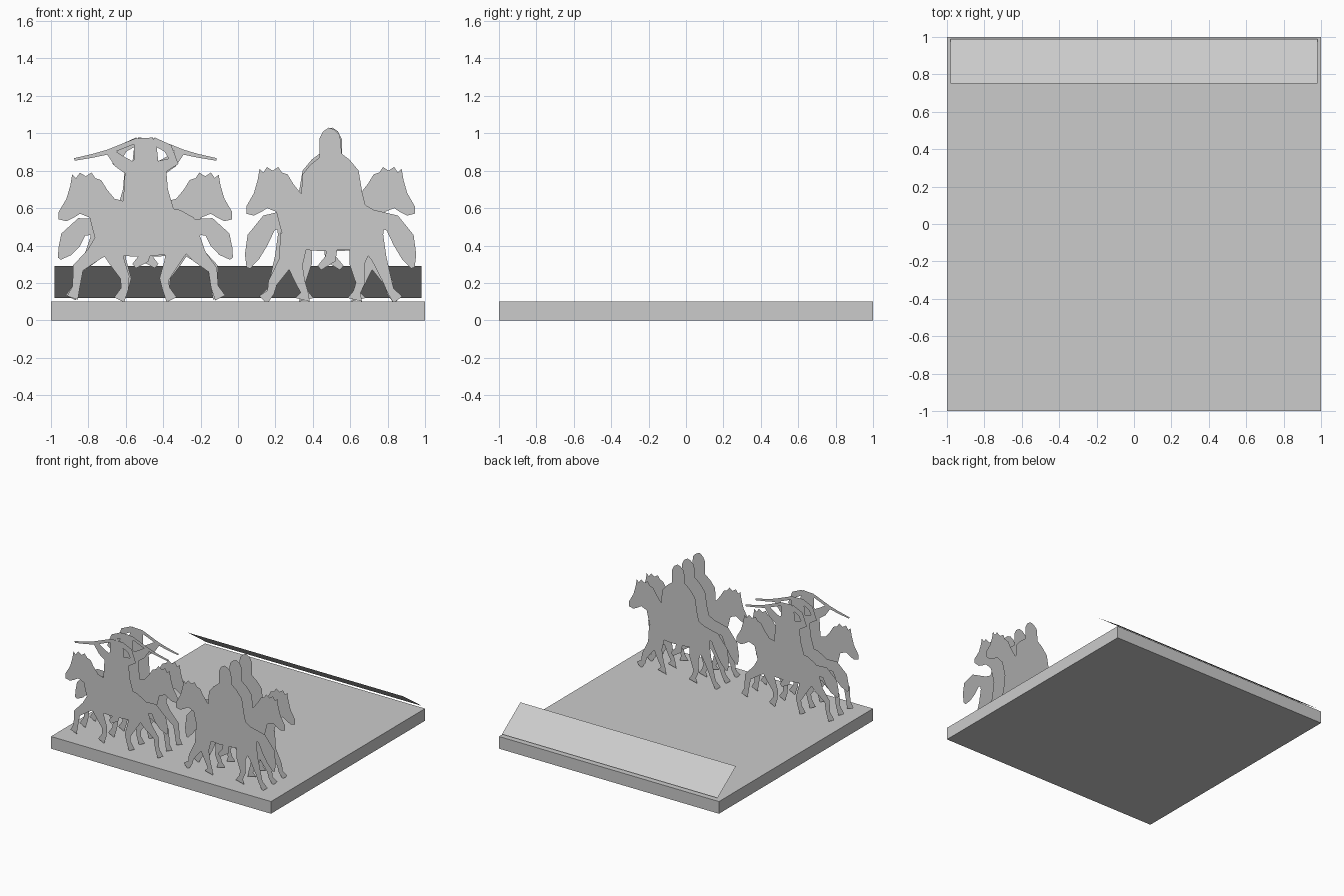
import bpy
import bmesh
from mathutils import Vector
from mathutils.geometry import delaunay_2d_cdt

default_cube = bpy.data.objects.get("Cube")
if default_cube:
    bpy.data.objects.remove(default_cube, do_unlink=True)

# One plain grey for everything
grey = bpy.data.materials.new("plain_grey")
grey.use_nodes = True
grey.diffuse_color = (0.6, 0.6, 0.6, 1)
grey.node_tree.nodes["Principled BSDF"].inputs["Base Color"].default_value = grey.diffuse_color


def outline(points):
    """Closed outline given in hundredths of a unit."""
    return [Vector(p) / 100 for p in points]


def limb(path):
    """Tapering strip along a path of (across, up, half width) in hundredths."""
    centres = [Vector(p[:2]) / 100 for p in path]
    left_side, right_side = [], []
    for i, (centre, point) in enumerate(zip(centres, path)):
        ahead = centres[min(i + 1, len(path) - 1)]
        behind = centres[max(i - 1, 0)]
        side = (ahead - behind).normalized().orthogonal() * point[2] / 100
        left_side.append(centre + side)
        right_side.append(centre - side)
    return left_side + right_side[::-1]


def signed_area(loop):
    return sum(a.cross(b) for a, b in zip(loop, loop[1:] + loop[:1]))


def flat_mesh(name, loops, upright=True):
    """Merge overlapping outlines into one flat sheet."""
    verts, faces = [], []
    for loop in loops:
        if signed_area(loop) < 0:
            loop = loop[::-1]
        faces.append(list(range(len(verts), len(verts) + len(loop))))
        verts += loop
    result = delaunay_2d_cdt(verts, [], faces, 0, 1e-5)
    points, triangles, sources = result[0], result[2], result[5]
    kept = [tri for tri, source in zip(triangles, sources) if source]
    coords = [(p.x, 0, p.y) if upright else (p.x, p.y, 0) for p in points]
    mesh = bpy.data.meshes.new(name)
    mesh.from_pydata(coords, [], kept)
    bm = bmesh.new()
    bm.from_mesh(mesh)
    loose = [v for v in bm.verts if not v.link_faces]
    bmesh.ops.delete(bm, geom=loose, context="VERTS")
    bm.to_mesh(mesh)
    bm.free()
    mesh.materials.append(grey)
    return mesh


def add_object(name, mesh, location, mirrored=False):
    obj = bpy.data.objects.new(name, mesh)
    obj.location = location
    obj.scale.x = -1 if mirrored else 1
    bpy.context.collection.objects.link(obj)
    return obj


# Square base slab
bpy.ops.mesh.primitive_cube_add(size=1, location=(0, 0, 0.05))
slab = bpy.context.object
slab.name = "base_slab"
slab.scale = (2, 2, 0.1)
slab.data.materials.append(grey)

# Thin leaning panel along the back edge
panel_mesh = bpy.data.meshes.new("back_panel")
panel_mesh.from_pydata(
    [(-0.98, 0.75, 0.29), (0.98, 0.75, 0.29), (0.98, 0.99, 0.12), (-0.98, 0.99, 0.12)],
    [], [(0, 3, 2, 1)])
panel_mesh.materials.append(grey)
add_object("back_panel", panel_mesh, (0, 0, 0))

# Horse head, neck and trunk, facing -x
horse = outline([
    (-45, 57), (-45, 61), (-41, 68), (-39, 75), (-38, 81), (-36, 79), (-34, 82),
    (-31, 80), (-28, 82), (-26, 79), (-23, 78), (-20, 73), (-16, 68), (-5, 65),
    (8, 64), (18, 62), (25, 58), (29, 52), (28, 45), (24, 39), (10, 38), (-5, 37),
    (-18, 38), (-25, 43), (-27, 50), (-29, 58), (-34, 60), (-37, 58), (-41, 56)])
low_horse = [Vector((p.x * 1.03, p.y - 0.03)) for p in horse]

# Hooded rider on a walking horse
hooded_rider = [
    horse,
    outline([(-6, 97), (-4, 101), (-1, 103), (2, 102), (5, 99), (6, 89), (10, 86),
             (15, 80), (17, 68), (19, 60), (8, 50), (-9, 50), (-16, 62), (-15, 78),
             (-11, 83), (-6, 87)]),
    limb([(23, 55, 4), (33, 52, 5), (39, 43, 6), (42, 34, 4), (44, 28, 1)]),
    limb([(-20, 45, 7), (-24, 31, 4), (-31, 20, 2.5), (-32, 15, 2), (-36, 11, 3)]),
    limb([(-18, 42, 6), (-19, 29, 4), (-16, 20, 2.5), (-14, 15, 2), (-15, 11, 4)]),
    limb([(20, 48, 8), (26, 33, 4), (30, 22, 2.5), (32, 16, 2), (36, 11, 3)]),
    limb([(17, 44, 7), (14, 30, 4), (16, 20, 2.5), (14, 15, 2), (13, 11, 4)]),
    limb([(1, 42, 3), (0, 33, 3), (-6, 28, 1.5)]),
]

# Rider raising a long weapon, on a trotting horse
armed_rider = [
    low_horse,
    outline([(-6, 95), (-4, 97), (5, 97), (6, 93), (7, 84), (11, 82), (12, 70),
             (15, 60), (8, 48), (-9, 48), (-12, 62), (-11, 78), (-9, 84), (-6, 86)]),
    limb([(-38, 86, 0.7), (-28, 88, 1), (-20, 90, 1.3), (-5, 96, 1.3), (4, 97, 0.7)]),
    limb([(-6, 80, 4), (-14, 85, 3.5), (-19, 90, 2)]),
    limb([(6, 81, 4), (15, 85, 3), (12, 92, 2.5), (4, 96, 2)]),
    limb([(23, 50, 4), (34, 50, 5), (40, 43, 6), (43, 37, 4), (46, 33, 1)]),
    limb([(-20, 43, 7), (-28, 35, 4), (-36, 28, 3), (-37, 18, 2), (-39, 12, 3)]),
    limb([(-20, 42, 6), (-15, 31, 4), (-11, 23, 2.5), (-11, 17, 2), (-14, 11, 3)]),
    limb([(22, 45, 7), (29, 34, 4), (36, 27, 2.5), (37, 18, 2), (40, 12, 3)]),
    limb([(18, 42, 7), (14, 31, 4), (10, 22, 2.5), (11, 17, 2), (14, 11, 3)]),
    limb([(1, 40, 3), (-1, 33, 3), (-6, 29, 1.5)]),
]

# Three ranks of each rider; the rear ranks face the other way
ranks = (("front", -0.87, False), ("middle", -0.74, True), ("rear", -0.61, True))
groups = (("hooded_rider", hooded_rider, 0.495), ("armed_rider", armed_rider, -0.495))
for name, loops, x in groups:
    mesh = flat_mesh(name, loops)
    for rank, y, mirrored in ranks:
        add_object(f"{rank}_{name}", mesh, (x, y, 0), mirrored)

# Fallen figures lying flat on the slab
fallen = {
    "fallen_figure_a": [
        (-57, 65), (-56, 62), (-45, 59), (-40, 53), (-43, 46), (-55, 42), (-56, 33),
        (-30, 34), (0, 38), (11, 24), (8, 31), (2, 39), (11, 47), (9, 51), (0, 50),
        (-6, 56), (-17, 65), (-20, 65), (-11, 55), (-28, 57)],
    "fallen_figure_b": [
        (21, 64), (22, 56), (38, 54), (36, 47), (24, 40), (22, 33), (25, 25), (40, 25),
        (80, 32), (82, 38), (84, 44), (95, 48), (94, 53), (85, 54), (80, 53), (95, 61),
        (94, 63), (80, 60), (68, 63), (65, 59), (45, 59), (27, 64)],
}
for name, points in fallen.items():
    add_object(name, flat_mesh(name, [outline(points)], upright=False), (0, 0, 0.103))
